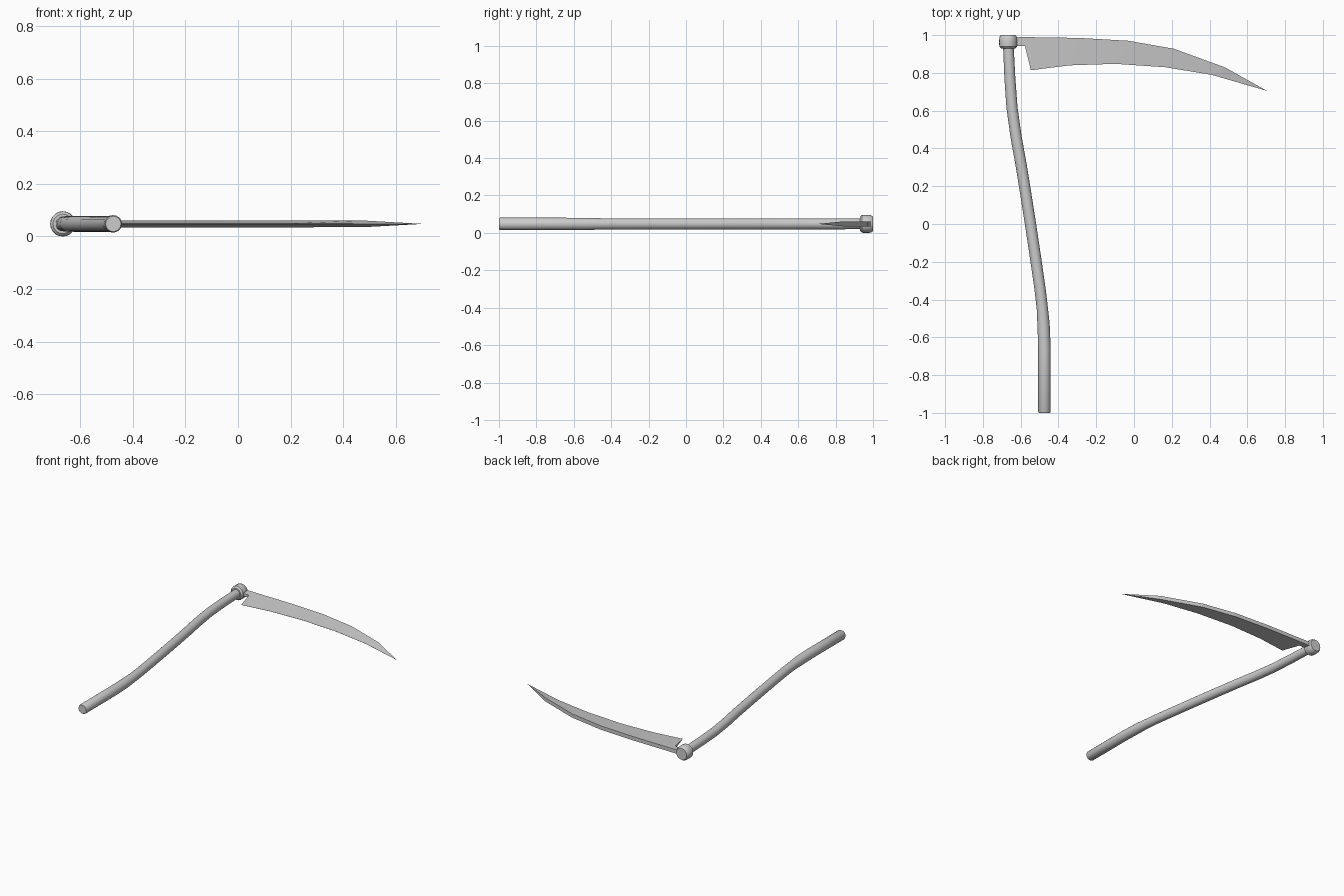
import bpy, bmesh, math

if "Cube" in bpy.data.objects:
    bpy.data.objects.remove(bpy.data.objects["Cube"])

ZC = 0.048  # height of the centre plane


def finish(name, bm, smooth=None):
    bmesh.ops.recalc_face_normals(bm, faces=bm.faces)
    me = bpy.data.meshes.new(name)
    bm.to_mesh(me)
    bm.free()
    ob = bpy.data.objects.new(name, me)
    bpy.context.collection.objects.link(ob)
    if smooth:
        bpy.ops.object.select_all(action='DESELECT')
        ob.select_set(True)
        bpy.context.view_layer.objects.active = ob
        bpy.ops.object.shade_smooth_by_angle(angle=math.radians(smooth))
    return ob


def loft(name, stations, sides=20):
    """Round tube along y; each station is (x, y, radius)."""
    bm = bmesh.new()
    rings = []
    for x, y, r in stations:
        rings.append([bm.verts.new((x + r * math.cos(2 * math.pi * i / sides), y,
                                    ZC + r * math.sin(2 * math.pi * i / sides)))
                      for i in range(sides)])
    for a, b in zip(rings, rings[1:]):
        for i in range(sides):
            j = (i + 1) % sides
            bm.faces.new((a[i], a[j], b[j], b[i]))
    bm.faces.new(rings[0])
    bm.faces.new(rings[-1])
    return finish(name, bm, 35)


# S-curved wooden shaft with a slightly thicker grip end
loft("handle", [
    (-0.474, -1.0, 0.029), (-0.474, -0.993, 0.033), (-0.474, -0.66, 0.033),
    (-0.479, -0.53, 0.0325), (-0.485, -0.45, 0.030), (-0.497, -0.347, 0.030),
    (-0.521, -0.18, 0.030), (-0.548, 0.0, 0.030), (-0.573, 0.16, 0.030),
    (-0.598, 0.315, 0.030), (-0.624, 0.46, 0.030), (-0.646, 0.617, 0.0295),
    (-0.657, 0.77, 0.029), (-0.666, 0.96, 0.028)])

# Chamfered clamp collar at the head
loft("collar", [
    (-0.666, 0.930, 0.037), (-0.666, 0.940, 0.047), (-0.666, 0.960, 0.048),
    (-0.666, 0.988, 0.047), (-0.666, 1.0, 0.039)])

# Blade: wedge section, thick along the spine, thin at the cutting edge
# each section: spine x, spine y, edge x, edge y, half thickness spine / edge
sections = [
    (-0.66, 0.990, -0.66, 0.943, 0.0130, 0.0095),
    (-0.578, 0.990, -0.578, 0.943, 0.0130, 0.0095),
    (-0.545, 0.989, -0.546, 0.814, 0.0130, 0.0005),
    (-0.29, 0.985, -0.34, 0.840, 0.0130, 0.0005),
    (-0.03, 0.970, -0.10, 0.848, 0.0130, 0.0005),
    (0.21, 0.928, 0.165, 0.830, 0.0130, 0.0005),
    (0.48, 0.830, 0.41, 0.790, 0.0125, 0.0005)]
bm = bmesh.new()
loops = []
for sx, sy, ex, ey, ts, te in sections:
    loops.append([bm.verts.new(p) for p in (
        (sx, sy, ZC + ts), (sx, sy, ZC - ts), (ex, ey, ZC - te), (ex, ey, ZC + te))])
for a, b in zip(loops, loops[1:]):
    for i in range(4):
        j = (i + 1) % 4
        bm.faces.new((a[i], a[j], b[j], b[i]))
tip = bm.verts.new((0.704, 0.705, ZC))
for i in range(4):
    bm.faces.new((loops[-1][i], loops[-1][(i + 1) % 4], tip))
bm.faces.new(loops[0])
finish("blade", bm)
